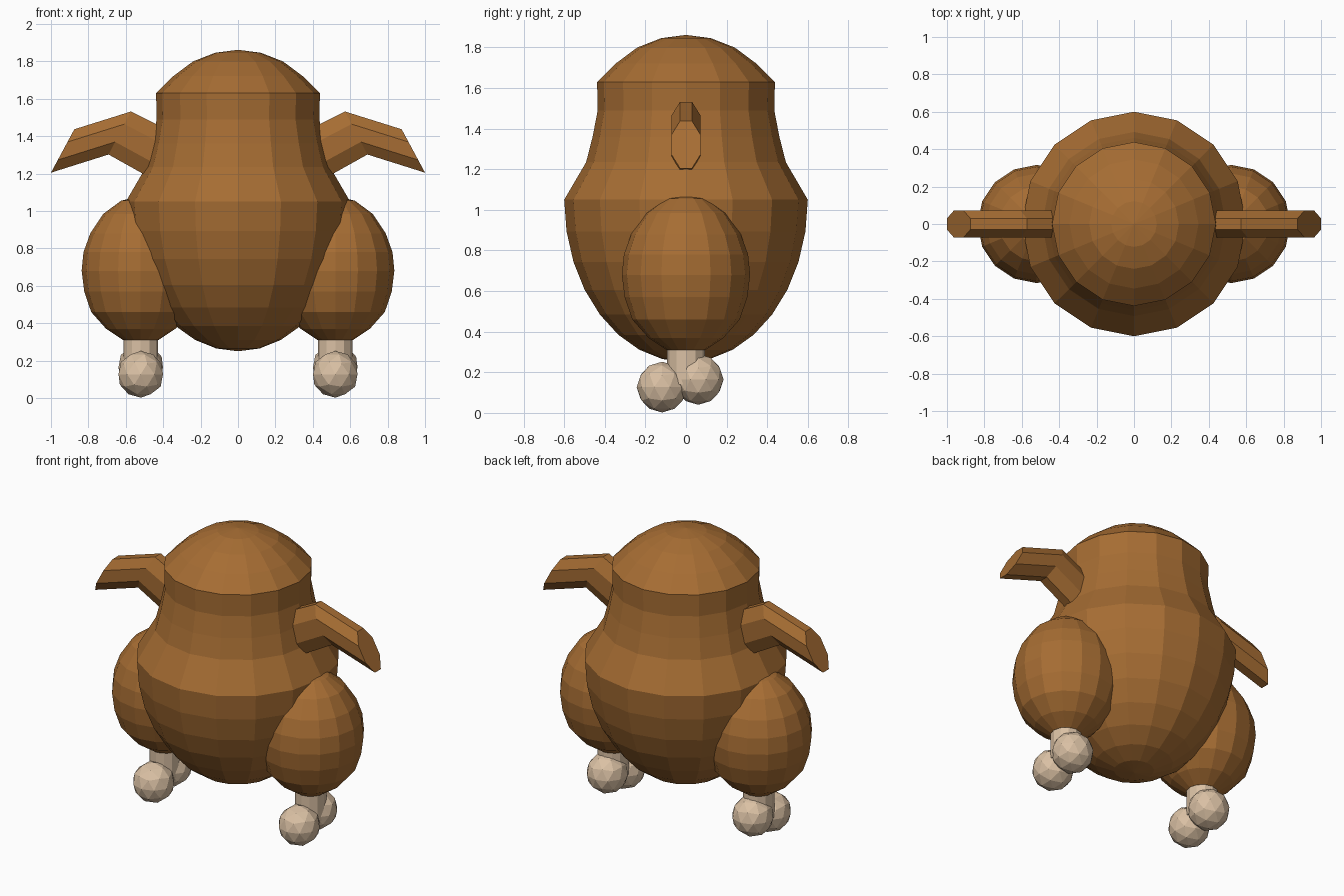
import bpy, bmesh, math
from mathutils import Vector

if "Cube" in bpy.data.objects:
    bpy.data.objects.remove(bpy.data.objects["Cube"])


def material(name, rgb):
    m = bpy.data.materials.new(name)
    m.diffuse_color = (*rgb, 1)
    m.use_nodes = True
    m.node_tree.nodes["Principled BSDF"].inputs["Base Color"].default_value = m.diffuse_color
    return m


BROWN = material("roasted brown", (0.38, 0.152, 0.033))
BONE = material("bone", (0.70, 0.53, 0.37))


def finish(bm, name, mat):
    bmesh.ops.recalc_face_normals(bm, faces=bm.faces)
    me = bpy.data.meshes.new(name)
    bm.to_mesh(me)
    bm.free()
    me.materials.append(mat)
    ob = bpy.data.objects.new(name, me)
    bpy.context.collection.objects.link(ob)
    return ob


def loft(name, rings, mat):
    """Skin a list of closed rings and cap both ends."""
    bm = bmesh.new()
    vs = [[bm.verts.new(p) for p in ring] for ring in rings]
    n = len(vs[0])
    for a, b in zip(vs, vs[1:]):
        for i in range(n):
            j = (i + 1) % n
            bm.faces.new((a[i], a[j], b[j], b[i]))
    bm.faces.new(vs[0])
    bm.faces.new(vs[-1])
    bmesh.ops.remove_doubles(bm, verts=bm.verts, dist=0.0005)
    return finish(bm, name, mat)


def lathe(name, profile, mat, x=0.0, sides=16):
    rings = []
    for r, z in profile:
        r = max(r, 0.00001)
        rings.append([(x + r * math.cos(math.tau * i / sides),
                       r * math.sin(math.tau * i / sides), z) for i in range(sides)])
    return loft(name, rings, mat)


# Body: half ellipsoid below, pinched neck end and a dome on top
step = math.pi / 16
body = [(0.6 * math.sin(k * step), 1.05 - 0.8 * math.cos(k * step)) for k in range(9)]
body += [(0.492, 1.235), (0.46, 1.36), (0.435, 1.49), (0.438, 1.63),
         (0.345, 1.722), (0.24, 1.80), (0.122, 1.846), (0, 1.862)]
lathe("body", body, BROWN)

THIGH = [(0, 0.31), (0.095, 0.31), (0.185, 0.37), (0.265, 0.46), (0.302, 0.57), (0.316, 0.68),
         (0.306, 0.78), (0.27, 0.88), (0.2, 0.985), (0.105, 1.055), (0, 1.08)]
# Wing sections: upper and lower edge points in the x-z plane
WING = [((0.33, 1.41), (0.42, 1.15)), ((0.572, 1.532), (0.692, 1.302)),
        ((0.875, 1.437), (1.0, 1.205))]

for side, s in (("right", 1), ("left", -1)):
    # Drumstick
    lathe(side + "_thigh", THIGH, BROWN, s * 0.52)
    # Bone shaft and its two knuckles
    lathe(side + "_bone", [(0.093, 0.14), (0.093, 0.33)], BONE, s * 0.52, 12)
    for name, y, z in (("front", -0.118, 0.127), ("back", 0.06, 0.165)):
        bm = bmesh.new()
        bmesh.ops.create_icosphere(bm, subdivisions=2, radius=0.125)
        bmesh.ops.translate(bm, verts=bm.verts, vec=(s * 0.52, y, z))
        finish(bm, f"{side}_{name}_knuckle", BONE)
    # Bent wing with octagonal section
    rings = []
    for (xa, za), (xb, zb) in WING:
        mid = Vector((xa + xb, 0, za + zb)) / 2
        half = Vector((xa - xb, 0, za - zb)) / 2
        ring = []
        for i in range(8):
            a = math.tau * (i + 0.5) / 8
            k = 1 / math.cos(math.pi / 8)
            p = mid + half * (k * math.cos(a))
            ring.append((s * p.x, 0.072 * k * math.sin(a), p.z))
        rings.append(ring)
    loft(side + "_wing", rings, BROWN)
